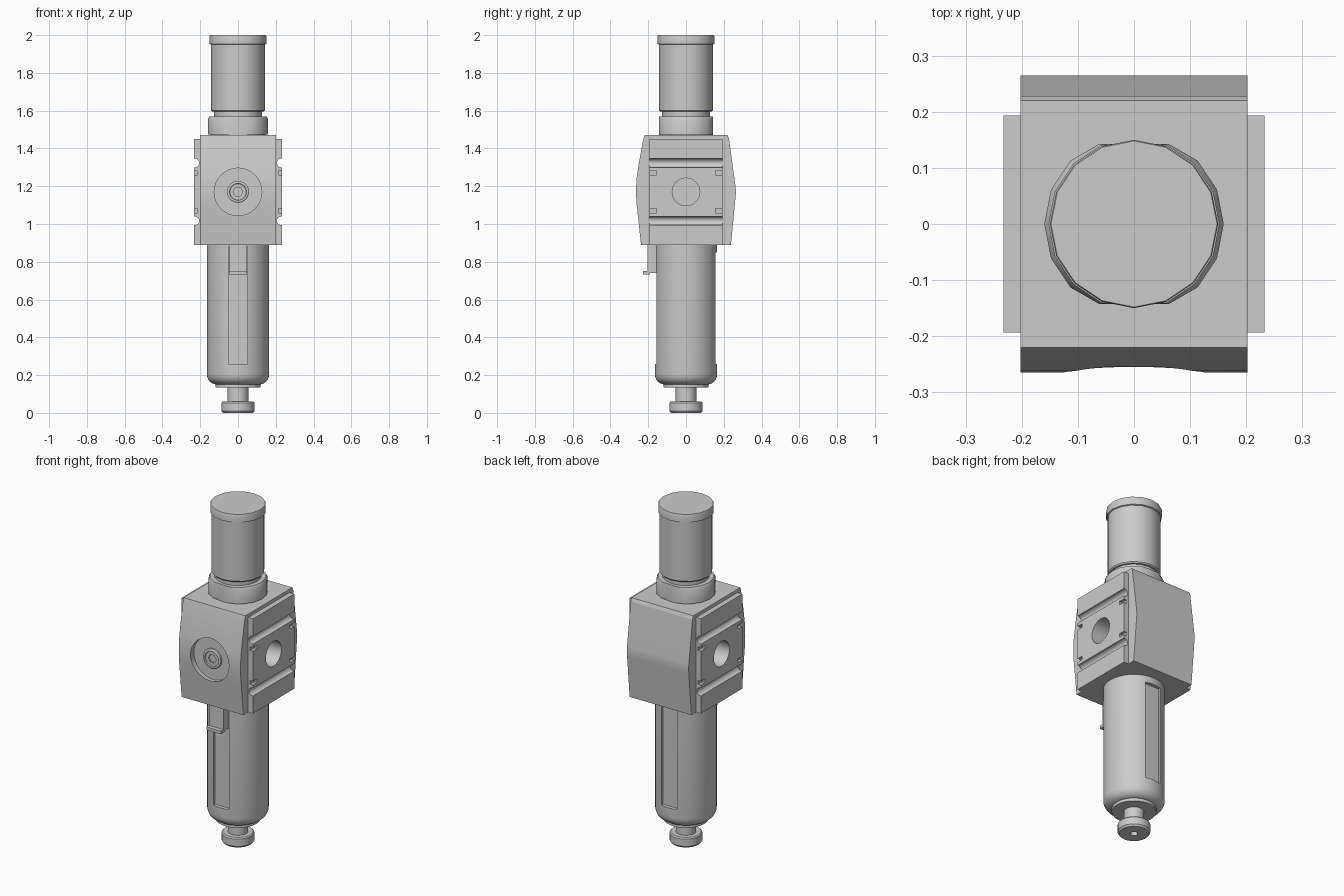
import bpy, bmesh, math
from mathutils import Matrix

if "Cube" in bpy.data.objects:
    bpy.data.objects.remove(bpy.data.objects["Cube"])


def finish(name, bm, angle=32):
    bmesh.ops.recalc_face_normals(bm, faces=bm.faces)
    me = bpy.data.meshes.new(name)
    bm.to_mesh(me)
    bm.free()
    ob = bpy.data.objects.new(name, me)
    bpy.context.collection.objects.link(ob)
    smooth(ob, angle)
    return ob


def smooth(ob, angle=32):
    bpy.ops.object.select_all(action='DESELECT')
    ob.select_set(True)
    bpy.context.view_layer.objects.active = ob
    bpy.ops.object.shade_smooth_by_angle(angle=math.radians(angle))


def lathe(name, profile, n=32, flat_y=None, matrix=None):
    """Closed solid of revolution about z from (radius, z) points."""
    bm = bmesh.new()
    rings = []
    for r, z in profile:
        ring = []
        for i in range(n):
            a = 2 * math.pi * i / n
            x, y = r * math.cos(a), r * math.sin(a)
            if flat_y:
                y = max(-flat_y, min(flat_y, y))
            ring.append(bm.verts.new((x, y, z)))
        rings.append(ring)
    for a, b in zip(rings, rings[1:]):
        for i in range(n):
            j = (i + 1) % n
            bm.faces.new((a[i], a[j], b[j], b[i]))
    bm.faces.new(rings[0])
    bm.faces.new(rings[-1])
    if matrix:
        bm.transform(matrix)
    return finish(name, bm)


def prism(name, pts, half, axis, angle=10):
    """Extrude a 2D profile symmetrically: axis x takes (y, z), axis y takes (x, z)."""
    bm = bmesh.new()
    place = (lambda p, d: (d, p[0], p[1])) if axis == 'x' else (lambda p, d: (p[0], d, p[1]))
    a = [bm.verts.new(place(p, -half)) for p in pts]
    b = [bm.verts.new(place(p, half)) for p in pts]
    bm.faces.new(a)
    bm.faces.new(b)
    for i in range(len(pts)):
        j = (i + 1) % len(pts)
        bm.faces.new((a[i], a[j], b[j], b[i]))
    return finish(name, bm, angle)


def box(name, x0, x1, y0, y1, z0, z1):
    bm = bmesh.new()
    bmesh.ops.create_cube(bm, size=1)
    for v in bm.verts:
        v.co = ((x0 + x1) / 2 + v.co.x * (x1 - x0), (y0 + y1) / 2 + v.co.y * (y1 - y0),
                (z0 + z1) / 2 + v.co.z * (z1 - z0))
    return finish(name, bm)


def cut(ob, cutter, angle=32):
    mod = ob.modifiers.new("cut", 'BOOLEAN')
    mod.operation, mod.solver, mod.object = 'DIFFERENCE', 'EXACT', cutter
    bpy.ops.object.select_all(action='DESELECT')
    ob.select_set(True)
    bpy.context.view_layer.objects.active = ob
    bpy.ops.object.modifier_apply(modifier=mod.name)
    bpy.data.objects.remove(cutter)
    smooth(ob, angle)


ZC = 1.17
facing_front = Matrix.Translation((0, 0, ZC)) @ Matrix.Rotation(math.radians(90), 4, 'X')
facing_side = Matrix.Translation((0, 0, ZC)) @ Matrix.Rotation(math.radians(90), 4, 'Y')

# Valve body with bulging front and back
front = [(-0.238, 0.89), (-0.252, 1.02), (-0.262, 1.11), (-0.265, ZC),
         (-0.262, 1.24), (-0.25, 1.32), (-0.226, 1.45), (-0.22, 1.47)]
back = [(0.22, 1.47), (0.228, 1.45), (0.262, 1.2), (0.265, ZC), (0.262, 1.14), (0.238, 0.89)]
body = prism("valve_body", front + back, 0.202, 'x', 12)

# Round dish in the front, with a hex socket plug
cut(body, lathe("dish_cutter", [(0.126, 0.232), (0.126, 0.35)], 32, matrix=facing_front), 12)
plug = lathe("gauge_plug", [(0.058, 0.22), (0.058, 0.243), (0.052, 0.247), (0.045, 0.247),
                            (0.043, 0.241), (0.03, 0.241)], 32, matrix=facing_front)
cut(plug, lathe("hex_cutter", [(0.026, 0.226), (0.026, 0.3)], 6, matrix=facing_front))

# Side flanges with long grooves, corner notches and a blind port
for s, side in ((1, "right"), (-1, "left")):
    pts = [(0.19, 0.89), (0.233, 0.89)]
    for zc in (1.017, 1.323):
        pts += [(0.229 - 0.023 * math.cos(a), zc + 0.023 * math.sin(a))
                for a in [math.radians(-100 + 20 * k) for k in range(11)]]
    pts += [(0.233, 1.45), (0.19, 1.45)]
    flange = prism(side + "_flange", [(s * x, z) for x, z in pts], 0.193, 'y', 30)
    for sy in (-1, 1):
        for z in (1.07, 1.27):
            xs = sorted((s * 0.215, s * 0.25))
            ys = sorted((sy * 0.155, sy * 0.21))
            cut(flange, box("notch_cutter", *xs, *ys, z - 0.011, z + 0.011))
    for target in (body, flange):
        port = lathe("port_cutter", [(0.073, s * 0.08), (0.073, s * 0.3)], 32, matrix=facing_side)
        cut(target, port, 12 if target == body else 30)

# Collar and adjusting knob on top
lathe("seat_ring", [(0.145, 1.46), (0.145, 1.476)], 16, 0.143)
lathe("collar", [(0.16, 1.475), (0.16, 1.555), (0.152, 1.57), (0.12, 1.57)], 16, 0.143)
lathe("knob_neck", [(0.127, 1.565), (0.127, 1.605)], 16)
lathe("adjusting_knob", [(0.137, 1.595), (0.143, 1.602), (0.143, 1.95), (0.15, 1.953),
                         (0.15, 1.995), (0.148, 2.0)], 16)

# Filter bowl with rounded bottom, sight slots front and back
arc = [(0.11 + 0.055 * math.cos(a), 0.205 - 0.055 * math.sin(a))
       for a in [math.radians(15 * k) for k in range(7)]]
bowl = lathe("filter_bowl", [(0.165, 0.9)] + arc + [(0.1, 0.145)], 40)
for sy, z_top in ((-1, 0.88), (1, 0.85)):
    ys = sorted((sy * 0.143, sy * 0.2))
    cut(bowl, box("slot_cutter", -0.05, 0.05, *ys, 0.26, z_top))
lathe("bowl_base", [(0.12, 0.134), (0.12, 0.156)], 32)

# Bowl latch on the front
box("latch", -0.048, 0.048, -0.204, -0.135, 0.74, 0.9)
box("latch_lip", -0.048, 0.048, -0.228, -0.19, 0.732, 0.75)

# Drain stem and knob with a centre hole
lathe("drain_stem", [(0.055, 0.05), (0.055, 0.14)], 24)
drain = lathe("drain_knob", [(0.08, 0.0), (0.088, 0.01), (0.088, 0.053), (0.082, 0.06)], 24)
cut(drain, lathe("drain_cutter", [(0.02, -0.02), (0.02, 0.045)], 16))
